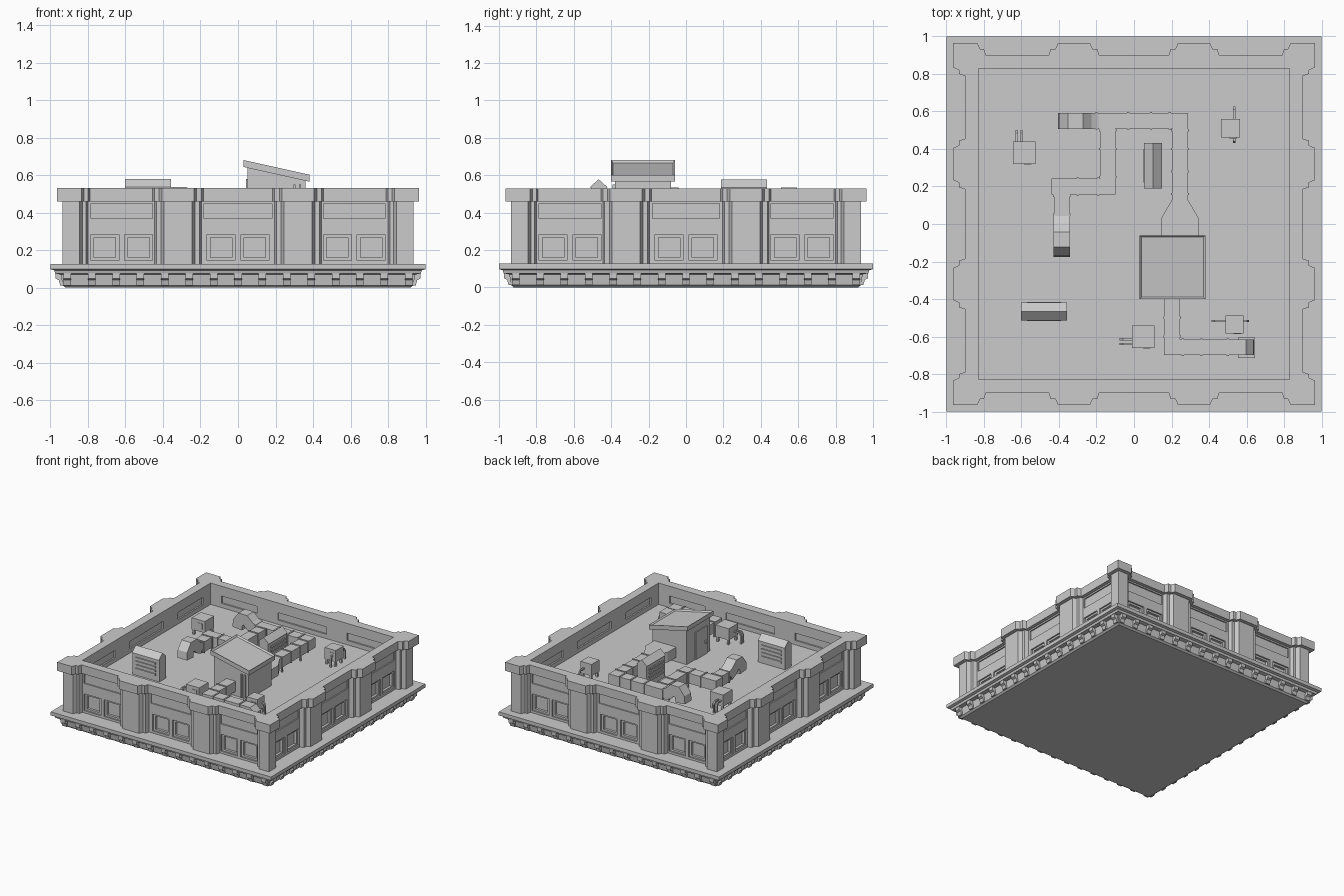
import bpy, bmesh, math
from mathutils import Vector, Matrix

if "Cube" in bpy.data.objects:
    bpy.data.objects.remove(bpy.data.objects["Cube"])

DECK = 0.355


def finish(name, bm, helper=False):
    bmesh.ops.recalc_face_normals(bm, faces=bm.faces)
    me = bpy.data.meshes.new(name)
    bm.to_mesh(me)
    bm.free()
    ob = bpy.data.objects.new(name, me)
    bpy.context.collection.objects.link(ob)
    if helper:
        ob.hide_render = True
        ob.hide_viewport = True
        ob.display_type = 'WIRE'
    return ob


def loft(bm, loops):
    """Skin matching loops of points and cap both ends; returns the last cap."""
    rows = [[bm.verts.new(p) for p in lp] for lp in loops]
    n = len(rows[0])
    for a, b in zip(rows, rows[1:]):
        for i in range(n):
            j = (i + 1) % n
            bm.faces.new((a[i], a[j], b[j], b[i]))
    bm.faces.new(rows[0])
    return bm.faces.new(rows[-1])


def rect(x0, x1, y0, y1, z):
    return [(x0, y0, z), (x1, y0, z), (x1, y1, z), (x0, y1, z)]


def box(bm, x0, x1, y0, y1, z0, z1):
    return loft(bm, [rect(x0, x1, y0, y1, z0), rect(x0, x1, y0, y1, z1)])


def four_sides(bm, x0, x1, d0, d1, z0, z1):
    """Box against the front side, repeated on all four sides."""
    for k in range(4):
        r = Matrix.Rotation(k * math.pi / 2, 3, 'Z')
        loft(bm, [[r @ Vector(p) for p in rect(x0, x1, -d1, -d0, z)] for z in (z0, z1)])


def sweep(bm, pts, fixed, hf, hn):
    """Rectangular tube along a planar path; fixed is the plane normal."""
    pts, f = [Vector(p) for p in pts], Vector(fixed)
    loops = []
    for i, p in enumerate(pts):
        a = (p - pts[i - 1]).normalized() if i else None
        b = (pts[i + 1] - p).normalized() if i < len(pts) - 1 else None
        a, b = a or b, b or a
        t = (a + b).normalized()
        n = f.cross(t) * (hn / t.dot(a))
        loops.append([p + f * hf + n, p - f * hf + n, p - f * hf - n, p + f * hf - n])
    loft(bm, loops)


def outline(f, r, g):
    """Plan with corner piers and two pilasters per side; f front, r recess, g growth."""
    m = (f + r) / 2
    half = [(-.84 + g, f), (-.825 + g, m), (-.805 + g, m), (-.795 + g, r),
            (-.45 - g, r), (-.44 - g, m), (-.415 - g, m), (-.40 - g, f),
            (-.24 + g, f), (-.225 + g, m), (-.20 + g, m), (-.19 + g, r)]
    side = [(-f, f)] + half + [(-x, d) for x, d in reversed(half)]
    out = []
    for k in range(4):
        rot = Matrix.Rotation(k * math.pi / 2, 2)
        out += [rot @ Vector((x, -d)) for x, d in side]
    return out


def prism(bm, pts, z0, z1):
    loft(bm, [[(x, y, z) for x, y in pts] for z in (z0, z1)])


# Base cornice: stacked square profile
bm = bmesh.new()
prof = [(.92, 0), (.935, .012), (.945, .07), (.975, .075), (.98, .092), (1, .098), (1, .127)]
loft(bm, [rect(-w, w, -w, w, z) for w, z in prof])
finish("base_cornice", bm)

# Brackets under the cornice
bm = bmesh.new()
for k in range(4):
    r = Matrix.Rotation(k * math.pi / 2, 3, 'Z')
    for i in range(15):
        x = -.91 + i * .13
        p = [(.92, .012), (.948, .012), (.956, .04), (.972, .048), (.972, .08), (.92, .08)]
        loft(bm, [[r @ Vector((x + s, -d, z)) for d, z in p] for s in (-.02, .02)])
finish("cornice_brackets", bm)

# Cutters: roof well, shallow panels and window frames, deep window panes
bm = bmesh.new()
box(bm, -.83, .83, -.83, .83, DECK, .8)
well = finish("roof_well_cutter", bm, True)
shallow, deep = bmesh.new(), bmesh.new()
for c in (-.62, 0, .62):
    w = .18 if c == 0 else .165
    four_sides(shallow, c - w, c + w, .862, .90, .368, .448)
    for s in (-1, 1):
        m = c + s * .09
        four_sides(shallow, m - .075, m + .075, .86, .90, .145, .283)
        four_sides(deep, m - .057, m + .057, .84, .90, .16, .268)
for a, b in ((-.73, -.41), (-.22, .22), (.41, .73)):
    four_sides(shallow, a, b, .82, .842, .39, .45)
panels = finish("panel_cutter", shallow, True)
panes = finish("window_cutter", deep, True)

# Walls with pilasters, and the parapet cap
bm = bmesh.new()
prism(bm, outline(.935, .872, -.005), .12, .465)
walls = finish("walls", bm)
bm = bmesh.new()
prism(bm, outline(.965, .90, .005), .46, .53)
cap = finish("parapet_cap", bm)
for ob, cutters in ((walls, (well, panels, panes)), (cap, (well,))):
    for c in cutters:
        m = ob.modifiers.new("cut", 'BOOLEAN')
        m.object, m.operation, m.solver = c, 'DIFFERENCE', 'EXACT'

# Stair shed with sloped, rimmed roof
bm = bmesh.new()
base = rect(.05, .36, -.38, -.08, DECK - .01)
loft(bm, [base, [(x, y, .655 if x < .2 else .585) for x, y, _ in base]])
finish("shed_body", bm)
bm = bmesh.new()
r = rect(.03, .38, -.40, -.06, 0)
top = loft(bm, [[(x, y, (.643 if x < .2 else .565) + h) for x, y, _ in r] for h in (0, .037)])
bmesh.ops.recalc_face_normals(bm, faces=bm.faces)
bmesh.ops.inset_region(bm, faces=[top], thickness=.015, depth=0)
bmesh.ops.translate(bm, verts=top.verts, vec=(0, 0, -.012))
finish("shed_roof", bm)
bm = bmesh.new()
box(bm, .042, .06, -.34, -.19, DECK, .58)
box(bm, .03, .045, -.32, -.30, .45, .47)
finish("shed_door", bm)
bm = bmesh.new()
for x in (.295, .325):
    box(bm, x, x + .012, -.392, -.375, DECK, .55)
finish("shed_conduits", bm)

# Gabled ventilator housings
for name, c, rot in (("front_ventilator", (-.48, -.467), 0), ("rear_ventilator", (.10, .31), 90)):
    bm = bmesh.new()
    g = [(-.042, DECK - .01), (.042, DECK - .01), (.042, .535), (.048, .535), (0, .578), (-.048, .535), (-.042, .535)]
    loft(bm, [[(x, y, z) for y, z in g] for x in (-.122, .122)])
    for s in (-1, 1):
        for i in range(4):
            z = .40 + i * .03
            box(bm, -.09, .09, s * .045 - .005, s * .045 + .005, z, z + .015)
    bmesh.ops.transform(bm, verts=bm.verts, matrix=Matrix.Translation((*c, 0)) @ Matrix.Rotation(math.radians(rot), 4, 'Z'))
    finish(name, bm)

# Air ducts
H, Z = .042, (0, 0, 1)
zc = .432
runs = [[(.245, .12), (.245, .55), (-.20, .55)],
        [(-.14, .52), (-.14, .20), (-.385, .20), (-.385, .03)],
        [(.203, -.37), (.203, -.657), (.57, -.657)]]
runs[1][2:] = [(-.385, .20), (-.385, .03)]
bm = bmesh.new()
for run in runs:
    sweep(bm, [(x, y, zc) for x, y in run], Z, H, H)
box(bm, -.44, -.38, .158, .242, zc - H, zc + H)
loft(bm, [[(x, y, z) for x, z in ((c - w, zc - H), (c + w, zc - H), (c + w, zc + H), (c - w, zc + H))]
          for c, w, y in ((.245, H, .13), (.245, .048, .12), (.245, .1, .03), (.245, .1, -.09))])
finish("air_ducts", bm)

# Hooded duct outlets and the downturned end
bm = bmesh.new()
arc = [(0, .432), (.05, .455), (.09, .492), (.13, .492), (.158, .455), (.163, .405)]
sweep(bm, [(-.20 - t, .55, z) for t, z in arc], (0, 1, 0), .043, .043)
sweep(bm, [(-.385, .03 - t, z) for t, z in arc], (1, 0, 0), .043, .043)
sweep(bm, [(.56, -.657, zc), (.58, -.657, zc), (.597, -.657, .415), (.60, -.657, .35)], (0, 1, 0), H, H)
box(bm, .555, .645, -.715, -.605, DECK - .01, .375)
finish("duct_outlets", bm)

# Duct joint rings and legs
rings, legs = bmesh.new(), bmesh.new()
spots = [(.245, .16, 0), (.245, .28, 0), (.245, .40, 0), (.245, .50, 0), (.19, .55, 1), (.09, .55, 1), (-.03, .55, 1),
         (-.14, .50, 0), (-.14, .40, 0), (-.14, .25, 0), (-.19, .20, 1), (-.30, .20, 1), (-.385, .15, 0),
         (-.385, .05, 0), (-.20, .55, 1), (.203, -.50, 0), (.203, -.60, 0), (.26, -.657, 1), (.36, -.657, 1), (.5, -.657, 1)]
for i, (x, y, along_x) in enumerate(spots):
    e, t = H + .005, .006
    a, b = (t, e) if along_x else (e, t)
    box(rings, x - a, x + a, y - b, y + b, zc - e, zc + e)
    if i % 2 == 0:
        for s in (-1, 1):
            px, py = (x, y + s * H) if along_x else (x + s * H, y)
            box(legs, px - .005, px + .005, py - .005, py + .005, DECK - .01, zc)
finish("duct_rings", rings)
finish("duct_legs", legs)

# Air conditioning units: body, feet, and bent pipe pairs
units = [((-.585, .38), .06, [(-.625, .38, 0, .12), (-.60, .38, 0, .12)]),
         ((.515, .51), .05, [(.535, .51, 0, .115), (.535, .51, 0, -.075)]),
         ((.535, -.535), .048, [(.535, -.517, -.12, 0), (.535, -.517, .075, 0)]),
         ((.05, -.60), .06, [(.05, -.615, -.125, 0), (.05, -.64, -.125, 0)])]
for i, ((x, y), h, pipes) in enumerate(units, 1):
    bm = bmesh.new()
    box(bm, x - h, x + h, y - h, y + h, .395, .49)
    for sx in (-1, 1):
        for sy in (-1, 1):
            px, py = x + sx * (h - .012), y + sy * (h - .012)
            box(bm, px - .008, px + .008, py - .008, py + .008, DECK - .01, .40)
    box(bm, x + h * .3 - .02, x + h * .3 + .02, y - h - .004, y - h + .01, .42, .465)
    finish(f"air_unit_{i}", bm)
    bm = bmesh.new()
    for px, py, dx, dy in pipes:
        path = [(px, py, .44), (px + dx * .85, py + dy * .85, .44), (px + dx * .96, py + dy * .96, .42), (px + dx * .96, py + dy * .96, DECK - .01)]
        sweep(bm, path, (0, 1, 0) if dx else (1, 0, 0), .006, .006)
    finish(f"unit_pipes_{i}", bm)
